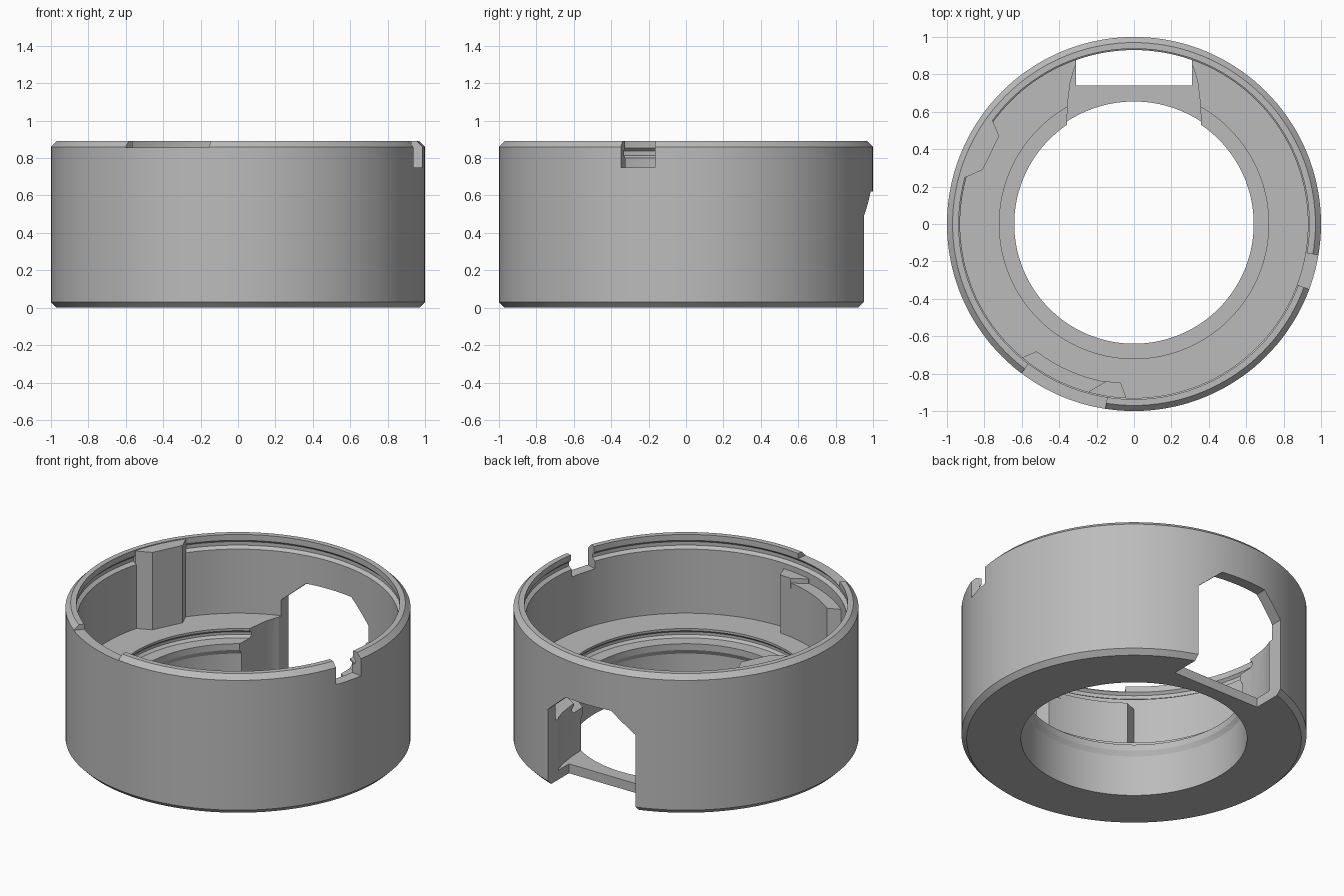
import bpy
import bmesh
from math import sin, cos, radians, tau
from mathutils import Vector

cube = bpy.data.objects.get("Cube")
if cube:
    bpy.data.objects.remove(cube)

grey = bpy.data.materials.new("light grey")
grey.use_nodes = True
colour = (0.5, 0.5, 0.5, 1)
grey.diffuse_color = colour
grey.node_tree.nodes["Principled BSDF"].inputs["Base Color"].default_value = colour


def finish(name, bm):
    bmesh.ops.recalc_face_normals(bm, faces=bm.faces)
    mesh = bpy.data.meshes.new(name)
    bm.to_mesh(mesh)
    bm.free()
    mesh.materials.append(grey)
    obj = bpy.data.objects.new(name, mesh)
    bpy.context.collection.objects.link(obj)
    return obj


def lathe(name, profile, steps=144):
    """Revolve a closed (radius, height) profile about z."""
    bm = bmesh.new()
    rings = [[bm.verts.new((r * cos(tau * i / steps), r * sin(tau * i / steps), z))
              for r, z in profile] for i in range(steps)]
    n = len(profile)
    for i, ring in enumerate(rings):
        after = rings[(i + 1) % steps]
        for j in range(n):
            k = (j + 1) % n
            bm.faces.new((ring[j], after[j], after[k], ring[k]))
    return finish(name, bm)


def prism(name, points, offset):
    """Extrude a flat outline along an offset vector."""
    bm = bmesh.new()
    face = bm.faces.new([bm.verts.new(p) for p in points])
    extruded = bmesh.ops.extrude_face_region(bm, geom=[face])["geom"]
    verts = [v for v in extruded if isinstance(v, bmesh.types.BMVert)]
    bmesh.ops.translate(bm, verts=verts, vec=Vector(offset))
    return finish(name, bm)


def polar_prism(name, outline, bottom, top):
    """Upright prism with an outline of (radius, degrees) pairs."""
    points = [(r * cos(radians(a)), r * sin(radians(a)), bottom) for r, a in outline]
    return prism(name, points, (0, 0, top - bottom))


def arc(radius, start, end, steps=12):
    return [(radius, start + (end - start) * i / steps) for i in range(steps + 1)]


def sector(name, inner, outer, start, end, bottom, top):
    return polar_prism(name, arc(inner, start, end) + arc(outer, end, start), bottom, top)


def cut(target, cutter):
    cutter.hide_render = True
    mod = target.modifiers.new("cut", 'BOOLEAN')
    mod.operation = 'DIFFERENCE'
    mod.solver = 'EXACT'
    mod.object = cutter
    bpy.context.view_layer.objects.active = target
    bpy.ops.object.modifier_apply(modifier=mod.name)
    bpy.data.objects.remove(cutter)


# Cup body: chamfered outside, grooved rim, thick floor with a stepped bore
body = lathe("housing_body", [
    (0.97, 0), (1, 0.03), (1, 0.86), (0.97, 0.89),
    (0.937, 0.89), (0.937, 0.853), (0.952, 0.838), (0.952, 0.815), (0.93, 0.8),
    (0.93, 0.39), (0.72, 0.39), (0.72, 0.376), (0.735, 0.362), (0.735, 0.345),
    (0.72, 0.33), (0.64, 0.33), (0.64, 0.29), (0.655, 0.26), (0.655, 0)])

# Rear window with clipped upper corners, open at the bottom
half = [(0.31, -0.1), (0.31, 0.49), (0.16, 0.62)]
window = half + [(-x, z) for x, z in reversed(half)]
cut(body, prism("window_cutter", [(x, 0.74, z) for x, z in window], (0, 0.5, 0)))

# Pocket through the thick floor, leaving a thin plate below
half = [(0.36, 0.5), (0.355, 0.64), (0.34, 0.76), (0.32, 0.83), (0.305, 0.86)]
pocket = half + [(-x, y) for x, y in reversed(half)]
cut(body, prism("pocket_cutter", [(x, y, 0.06) for x, y in pocket], (0, 0, 0.4)))

# Rim notches: deep one on the side, shallow one in front
cut(body, sector("side_notch_cutter", 0.88, 1.1, -20.4, -9.6, 0.75, 1))
cut(body, sector("front_notch_cutter", 0.88, 1.1, -127, -98.8, 0.857, 1))

# Lugs on the inside wall
side_lug = polar_prism("side_lug", [
    (0.96, 164.5), (0.934, 164.5), (0.86, 160.3), (0.86, 146.9),
    (0.934, 143.9), (0.96, 143.9)], 0.37, 0.885)
front_lug = polar_prism("front_lug", [(0.96, 230), (0.932, 230)]
                        + arc(0.857, 232.6, 265.2)
                        + [(0.932, 267.5)] + arc(0.96, 267.5, 230), 0.37, 0.735)
lug_stop = polar_prism("front_lug_stop", [
    (0.96, 255), (0.926, 255), (0.855, 259.9), (0.851, 265.2),
    (0.932, 267.5), (0.96, 267.5)], 0.7, 0.765)

# Smooth round walls, crisp edges
bpy.ops.object.select_all(action='DESELECT')
for obj in (body, side_lug, front_lug, lug_stop):
    obj.select_set(True)
bpy.context.view_layer.objects.active = body
bpy.ops.object.shade_smooth_by_angle(angle=radians(25))
